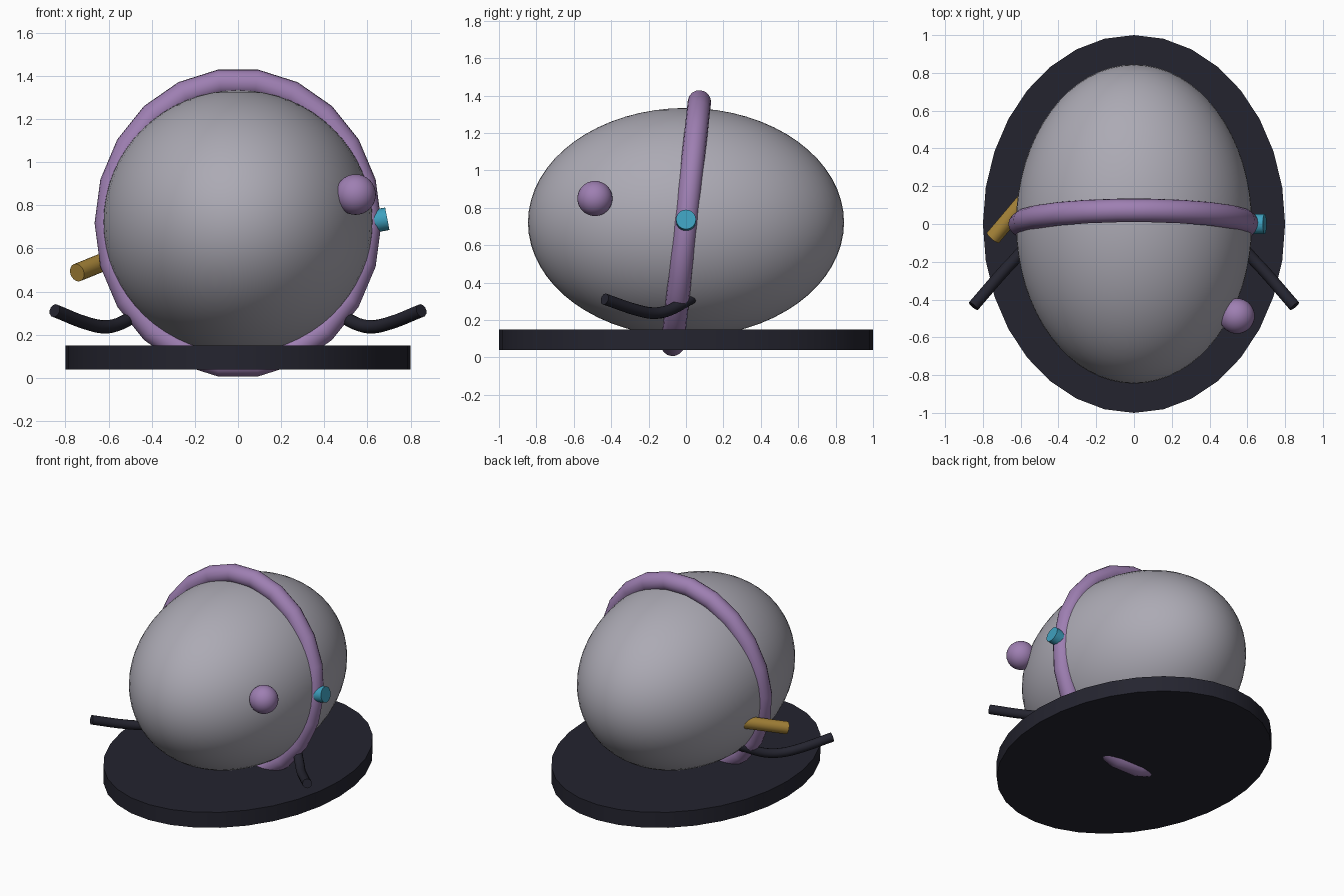
import bpy, math
from mathutils import Vector, Matrix

if "Cube" in bpy.data.objects:
    bpy.data.objects.remove(bpy.data.objects["Cube"])


def material(name, r, g, b):
    lin = lambda c: ((c / 255 + 0.055) / 1.055) ** 2.4
    m = bpy.data.materials.new(name)
    m.diffuse_color = (lin(r), lin(g), lin(b), 1)
    m.use_nodes = True
    m.node_tree.nodes["Principled BSDF"].inputs["Base Color"].default_value = m.diffuse_color
    return m


GREY = material("shell grey", 172, 170, 180)
PURPLE = material("soft purple", 158, 127, 178)
DARK = material("dark slate", 36, 36, 47)
CYAN = material("cyan", 62, 160, 190)
BRASS = material("brass", 170, 135, 58)


def finish(name, mat, angle=40):
    ob = bpy.context.object
    ob.name = name
    ob.data.materials.append(mat)
    bpy.ops.object.transform_apply(location=False, rotation=True, scale=True)
    bpy.ops.object.shade_smooth_by_angle(angle=math.radians(angle))
    return ob


def rod(name, mat, tip, inward, radius, length):
    """Cylinder whose outer cap is centred on tip and which runs along inward."""
    d = Vector(inward).normalized()
    bpy.ops.mesh.primitive_cylinder_add(
        vertices=24, radius=radius, depth=length,
        location=Vector(tip) + d * length / 2,
        rotation=d.to_track_quat('Z', 'Y').to_euler())
    return finish(name, mat)


# Oval base plate
bpy.ops.mesh.primitive_cylinder_add(vertices=32, radius=1, depth=0.11, location=(0, 0, 0.095))
bpy.context.object.scale = (0.8, 1, 1)
finish("base_plate", DARK)

# Egg-shaped body
bpy.ops.mesh.primitive_uv_sphere_add(segments=64, ring_count=32, radius=1, location=(0, 0, 0.722))
bpy.context.object.scale = (0.625, 0.845, 0.612)
finish("body", GREY)

# Tilted oval hoop around the body
bpy.ops.mesh.primitive_torus_add(major_segments=22, minor_segments=16,
                                 major_radius=0.6025, minor_radius=0.0625)
hoop = bpy.context.object
hoop.data.transform(Matrix.Rotation(math.radians(90), 4, 'X'))
for v in hoop.data.vertices:
    ring = Vector((v.co.x, 0, v.co.z)).normalized() * 0.6025
    v.co.z += ring.z * 0.095
hoop.location = (0, 0, 0.718)
hoop.rotation_euler = (math.radians(-6.3), 0, 0)
finish("hoop", PURPLE)

# Round knob on the front right
bpy.ops.mesh.primitive_uv_sphere_add(segments=32, ring_count=16, radius=0.094,
                                     location=(0.545, -0.487, 0.85))
finish("knob", PURPLE)

# Side button and spout
rod("button", CYAN, (0.692, 0, 0.738), (-0.98, 0, -0.19), 0.053, 0.1)
rod("spout", BRASS, (-0.746, -0.072, 0.488), (0.148, 0.175, 0.06), 0.042, 0.34)

# Bent handles, one per side
PATH = [(0.42, 0.05, 0.33), (0.5, -0.04, 0.277), (0.56, -0.105, 0.247),
        (0.62, -0.175, 0.237), (0.69, -0.25, 0.25), (0.85, -0.435, 0.312)]
for side, label in ((1, "right"), (-1, "left")):
    curve = bpy.data.curves.new(label + "_handle", 'CURVE')
    curve.dimensions = '3D'
    curve.bevel_depth = 0.031
    curve.bevel_resolution = 4
    curve.use_fill_caps = True
    curve.resolution_u = 4
    spline = curve.splines.new('BEZIER')
    spline.bezier_points.add(len(PATH) - 1)
    for p, (x, y, z) in zip(spline.bezier_points, PATH):
        p.co = (side * x, y, z)
        p.handle_left_type = p.handle_right_type = 'AUTO'
    ob = bpy.data.objects.new(label + "_handle", curve)
    bpy.context.collection.objects.link(ob)
    bpy.ops.object.select_all(action='DESELECT')
    ob.select_set(True)
    bpy.context.view_layer.objects.active = ob
    bpy.ops.object.convert(target='MESH')
    finish(label + "_handle", DARK)
